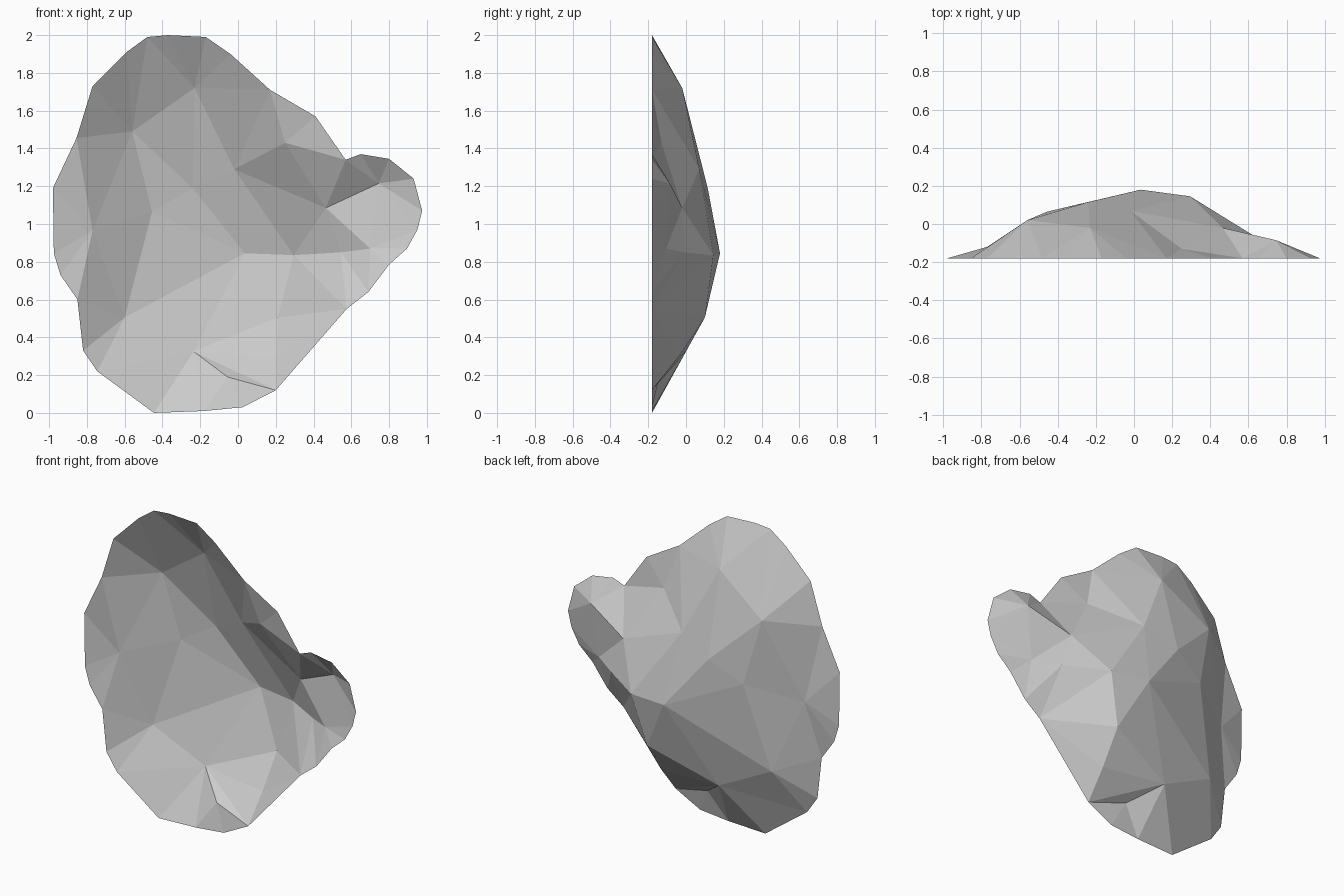
import bpy
import bmesh
from mathutils import Vector
from mathutils.geometry import delaunay_2d_cdt

starter = bpy.data.objects.get("Cube")
if starter:
    bpy.data.objects.remove(starter, do_unlink=True)

RIM_DEPTH = -0.18

# Flat open rim, clockwise from the crown: x, z
rim = [(-.48, 1.99), (-.37, 2), (-.17, 1.99), (-.04, 1.9), (.17, 1.71),
       (.41, 1.57), (.57, 1.34), (.65, 1.37), (.8, 1.345), (.93, 1.24),
       (.975, 1.07), (.95, .97), (.895, .87), (.8, .785), (.69, .64),
       (.575, .55), (.2, .12), (.025, .03), (-.18, .01), (-.445, 0),
       (-.745, .22), (-.82, .33), (-.85, .6), (-.94, .73), (-.975, .845),
       (-.98, 1.19), (-.855, 1.455), (-.77, 1.73), (-.59, 1.91)]

# Names for the rim corners that ridges run to
rim_names = {"crown": 0, "crown_end": 2, "shoulder": 4, "notch": 6,
             "slope_top": 15, "slope_foot": 16, "base": 19,
             "heel": 20, "heel_top": 21, "side_top": 26}

# Raised facet corners: x, y, z
peaks = {
    "brow": (-.23, -.02, 1.72),
    "temple": (-.56, .02, 1.49),
    "flank": (-.77, -.12, .965),
    "cheek": (-.455, .065, 1.065),
    "hip": (-.6, -.02, .505),
    "ledge": (.25, -.13, 1.43),
    "centre": (-.02, .07, 1.29),
    "saddle": (.465, -.02, 1.085),
    "knob": (.745, -.085, 1.215),
    "spur": (.295, .145, .835),
    "summit": (.035, .18, .845),
    "lobe": (.7, -.105, .87),
    "neck": (.545, -.01, .85),
    "belly": (.21, .1, .505),
    "foot": (-.235, 0, .325),
    "toe": (-.055, -.14, .19),
    "crease": (.205, -.04, .295),
    "rise": (-.24, .115, 1.19),
}

# Ridges that must stay as edges, each a chain of corners
ridges = [
    "crown temple flank hip heel_top",
    "crown brow crown_end",
    "shoulder brow temple cheek flank",
    "temple rise summit hip cheek summit",
    "brow rise centre summit spur centre saddle notch",
    "brow centre ledge notch",
    "ledge shoulder",
    "saddle spur neck lobe",
    "saddle neck slope_top spur belly slope_top",
    "summit belly crease slope_foot foot crease",
    "belly foot hip heel foot base",
    "foot toe slope_foot",
    "saddle knob notch",
    "flank side_top temple",
]


def build_shell(name, material):
    """Triangulate rim and peaks seen face on, then lift the peaks."""
    index = dict(rim_names)
    points = [Vector(p) for p in rim]
    edges = [(i, (i + 1) % len(rim)) for i in range(len(rim))]
    for key, (x, y, z) in peaks.items():
        index[key] = len(points)
        points.append(Vector((x, z)))
    for chain in ridges:
        ids = [index[word] for word in chain.split()]
        edges += list(zip(ids, ids[1:]))

    flat, _, faces, origins, _, _ = delaunay_2d_cdt(points, edges, [], 1, 1e-5)
    depths = [RIM_DEPTH] * len(rim) + [p[1] for p in peaks.values()]

    bm = bmesh.new()
    verts = []
    for co, source in zip(flat, origins):
        depth = depths[source[0]] if source else 0
        verts.append(bm.verts.new((co.x, depth, co.y)))
    for face in faces:
        bm.faces.new([verts[i] for i in face])
    # Outer side of the shell faces the back
    for face in bm.faces:
        face.normal_update()
        if face.normal.y < 0:
            face.normal_flip()

    mesh = bpy.data.meshes.new(name)
    bm.to_mesh(mesh)
    bm.free()
    mesh.materials.append(material)
    shell = bpy.data.objects.new(name, mesh)
    bpy.context.collection.objects.link(shell)
    return shell


# Plain stone colour
stone = bpy.data.materials.new("stone_grey")
stone.use_nodes = True
colour = (.6, .6, .6, 1)
stone.diffuse_color = colour
stone.node_tree.nodes["Principled BSDF"].inputs["Base Color"].default_value = colour

build_shell("rock_shell", stone)
